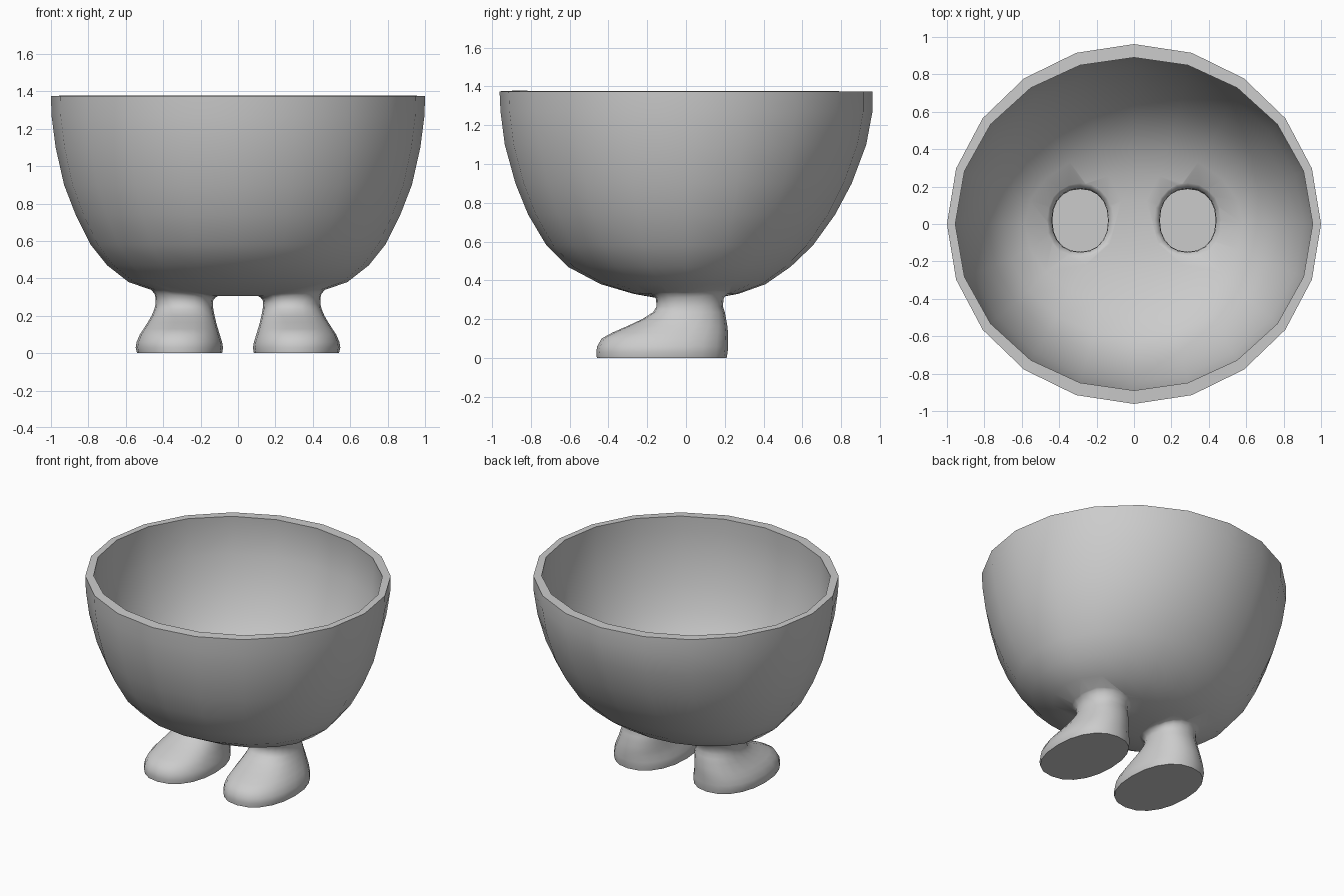
import bpy, bmesh, math
from math import cos, sin, radians, copysign

if "Cube" in bpy.data.objects:
    bpy.data.objects.remove(bpy.data.objects["Cube"])

SIDES = 20
# Bowl rings, top to bottom: z, half width, front depth, back depth
BOWL = [(1.375, 1.0, .962, .962), (1.27, .997, .957, .962), (1.1, .975, .935, .93),
        (.9, .93, .88, .855), (.74, .868, .815, .77), (.58, .788, .72, .655),
        (.47, .70, .61, .54), (.38, .585, .44, .41), (.33, .44, .27, .27),
        (.305, .22, .13, .13)]
# Foot rings, bottom to top: z, x min, x max, y min, y max
FOOT = [(0, .085, .54, -.46, .21), (.03, .08, .547, -.463, .215),
        (.06, .085, .542, -.458, .217), (.1, .098, .525, -.435, .217),
        (.13, .107, .505, -.38, .217), (.165, .117, .482, -.30, .213),
        (.2, .125, .462, -.225, .207), (.235, .132, .447, -.17, .2),
        (.265, .135, .44, -.152, .19)]
# Flared top of the foot: height is measured from the bowl surface
FLARE = [(-.02, .132, .443, -.155, .195), (-.007, .12, .458, -.17, .21),
         (.004, .10, .475, -.19, .23), (.05, .10, .47, -.19, .22)]


def bowl_height(x, y):
    """Height of the lower bowl surface under a point."""
    def radius(row):
        return math.hypot(x / row[1], y / (row[3] if y > 0 else row[2]))
    for hi, lo in zip(BOWL, BOWL[1:]):
        a, b = radius(hi), radius(lo)
        if a <= 1 <= b:
            t = (1 - a) / (b - a)
            return hi[0] + t * (lo[0] - hi[0])
    return BOWL[-1][0]


def bowl_ring(row):
    z, rx, yf, yb = row
    angles = [math.pi / 2 + 2 * math.pi * i / SIDES for i in range(SIDES)]
    return [(rx * cos(a), (yb if sin(a) > 0 else yf) * sin(a), z) for a in angles]


def foot_ring(row, side, on_bowl=False, n=20):
    z, x0, x1, y0, y1 = row
    pts = []
    for i in range(n):
        a = 2 * math.pi * i / n
        c = copysign(abs(cos(a)) ** .9, cos(a))
        s = copysign(abs(sin(a)) ** .9, sin(a))
        x = side * ((x0 + x1) / 2 + (x1 - x0) / 2 * c)
        y = (y0 + y1) / 2 + (y1 - y0) / 2 * s
        pts.append((x, y, z + (bowl_height(x, y) if on_bowl else 0)))
    return pts


def loft(name, rings):
    """Closed solid skinned through a stack of rings."""
    bm = bmesh.new()
    loops = [[bm.verts.new(p) for p in r] for r in rings]
    n = len(loops[0])
    for a, b in zip(loops, loops[1:]):
        for i in range(n):
            j = (i + 1) % n
            bm.faces.new((a[i], a[j], b[j], b[i]))
    ends = [bm.faces.new(loops[0]), bm.faces.new(loops[-1])]
    bmesh.ops.recalc_face_normals(bm, faces=bm.faces)
    bmesh.ops.triangulate(bm, faces=ends)
    me = bpy.data.meshes.new(name)
    bm.to_mesh(me)
    bm.free()
    ob = bpy.data.objects.new(name, me)
    bpy.context.collection.objects.link(ob)
    return ob


# Bowl outside as a solid
bowl = loft("bowl_with_feet", [bowl_ring(r) for r in BOWL])
bpy.context.view_layer.objects.active = bowl
bowl.select_set(True)

# Two feet joined to the bowl
for side in (1, -1):
    foot = loft("foot", [foot_ring(r, side) for r in FOOT]
                + [foot_ring(r, side, True) for r in FLARE])
    mod = bowl.modifiers.new("join_foot", 'BOOLEAN')
    mod.operation, mod.solver, mod.object = 'UNION', 'EXACT', foot
    bpy.ops.object.modifier_apply(modifier=mod.name)
    bpy.data.objects.remove(foot)

# Open the top, so the hollow bowl and feet show
bm = bmesh.new()
bm.from_mesh(bowl.data)
cap = [f for f in bm.faces if all(v.co.z > 1.37 for v in f.verts)]
bmesh.ops.delete(bm, geom=cap, context='FACES')
bm.to_mesh(bowl.data)
bm.free()

# Wall thickness: widest at the rim, tapering to a thin skin below
group = bowl.vertex_groups.new(name="wall")
for v in bowl.data.vertices:
    taper = max(0, (v.co.z - .45) / .925)
    s2 = v.co.y ** 2 / (v.co.x ** 2 + v.co.y ** 2 + 1e-9)
    group.add([v.index], max(.05, taper * (.62 + .38 * s2)), 'REPLACE')
wall = bowl.modifiers.new("wall", 'SOLIDIFY')
wall.thickness, wall.offset, wall.vertex_group = .072, -1, "wall"
bpy.ops.object.modifier_apply(modifier=wall.name)

bpy.ops.object.shade_smooth_by_angle(angle=radians(62))
